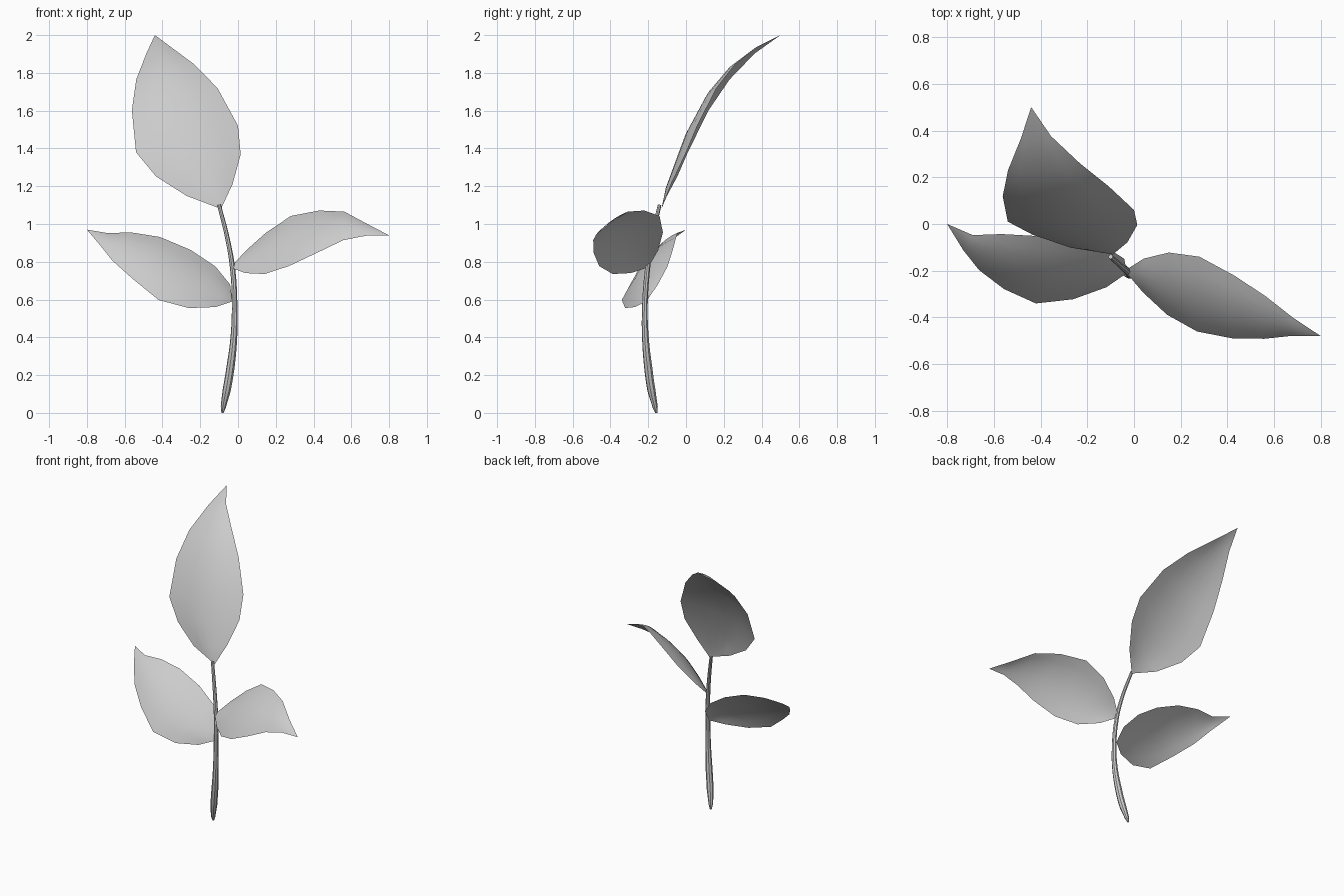
import bpy
from mathutils import Vector

cube = bpy.data.objects.get("Cube")
if cube:
    bpy.data.objects.remove(cube)

GREY = (0.6, 0.6, 0.6, 1)
grey = bpy.data.materials.new("plain grey")
grey.use_nodes = True
grey.diffuse_color = GREY
grey.node_tree.nodes["Principled BSDF"].inputs["Base Color"].default_value = GREY

# Blade outline shared by all leaves: relative width from base to tip
WIDTHS = (0, .45, .83, 1, .84, .57, .24, 0)
COLUMNS = 6


def add_leaf(name, midrib, side, bulge):
    """Cupped blade swept along a midrib; side spans the full width."""
    rib = [Vector(p) for p in midrib]
    side = Vector(side)
    front = side.cross(rib[-1] - rib[0]).normalized()
    flip = front.y > 0
    if flip:
        front = -front
    verts, rows = [], []
    for point, width in zip(rib, WIDTHS):
        row = []
        for c in range(COLUMNS + 1 if width else 1):
            t = 2 * c / COLUMNS - 1 if width else 0
            arch = bulge * width * (1 - t * t)
            row.append(len(verts))
            verts.append(point + side * (t * width / 2) + front * arch)
        rows.append(row)
    faces = []
    for low, high in zip(rows, rows[1:]):
        for c in range(COLUMNS):
            if len(low) == 1:
                face = (low[0], high[c + 1], high[c])
            elif len(high) == 1:
                face = (low[c], low[c + 1], high[0])
            else:
                face = (low[c], low[c + 1], high[c + 1], high[c])
            faces.append(face if not flip else face[::-1])
    mesh = bpy.data.meshes.new(name)
    mesh.from_pydata(verts, [], faces)
    mesh.materials.append(grey)
    mesh.shade_smooth()
    leaf = bpy.data.objects.new(name, mesh)
    bpy.context.collection.objects.link(leaf)


# Leaves
add_leaf("top_leaf",
         [(-.09, -.13, 1.08), (-.15, -.09, 1.18), (-.21, -.025, 1.31),
          (-.27, .035, 1.45), (-.335, .14, 1.66), (-.385, .245, 1.805),
          (-.42, .37, 1.92), (-.44, .5, 2)],
         (.54, .05, .14), .045)
add_leaf("right_leaf",
         [(-.03, -.21, .59), (-.08, -.21, .62), (-.19, -.21, .665),
          (-.335, -.205, .73), (-.485, -.165, .82), (-.615, -.12, .88),
          (-.71, -.08, .92), (-.8, 0, .97)],
         (.17, .27, .265), .035)
add_leaf("left_leaf",
         [(-.04, -.2, .77), (.04, -.22, .8), (.145, -.255, .845),
          (.275, -.3, .91), (.425, -.355, .96), (.56, -.4, .99),
          (.68, -.44, .97), (.8, -.48, .94)],
         (.01, .32, .265), .035)

# Stem: bowed tube, swollen near the foot and thin at the top
STEM = [(-.082, -.157, 0, .006), (-.078, -.163, .03, .014),
        (-.06, -.183, .12, .022), (-.04, -.2, .24, .022),
        (-.022, -.215, .4, .018), (-.018, -.218, .55, .015),
        (-.027, -.205, .75, .014), (-.055, -.18, .92, .012),
        (-.1, -.14, 1.1, .01)]
curve = bpy.data.curves.new("stem", "CURVE")
curve.dimensions = "3D"
curve.bevel_depth = 1
curve.bevel_resolution = 2
curve.use_fill_caps = True
path = curve.splines.new("BEZIER")
path.resolution_u = 4
path.bezier_points.add(len(STEM) - 1)
for point, (x, y, z, radius) in zip(path.bezier_points, STEM):
    point.co = (x, y, z)
    point.radius = radius
    point.handle_left_type = point.handle_right_type = "AUTO"
curve.materials.append(grey)
stem = bpy.data.objects.new("stem", curve)
bpy.context.collection.objects.link(stem)
bpy.context.view_layer.objects.active = stem
stem.select_set(True)
bpy.ops.object.convert(target="MESH")
bpy.ops.object.shade_smooth_by_angle()
